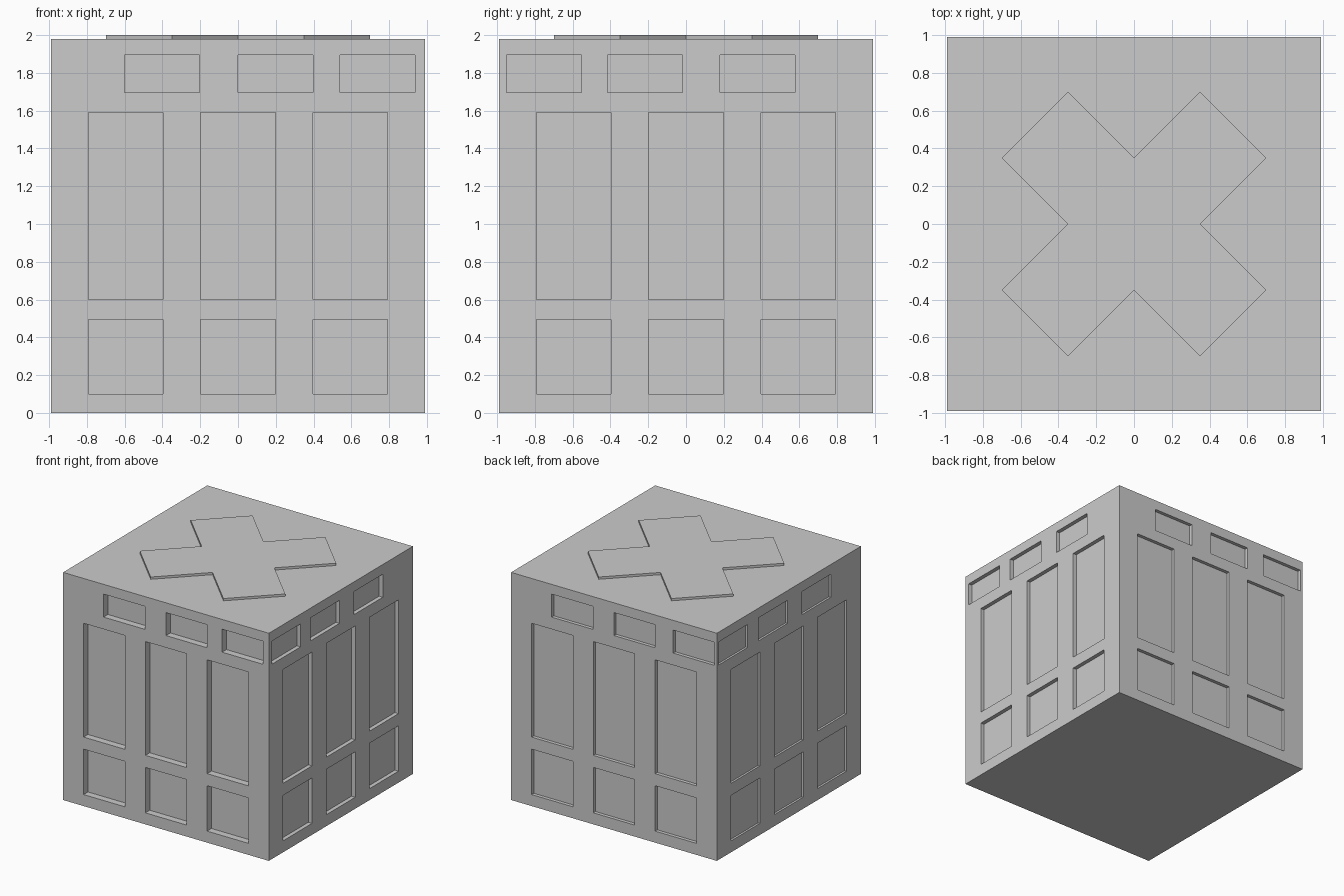
import bpy, bmesh
from math import pi
from mathutils import Matrix, Vector

if "Cube" in bpy.data.objects:
    bpy.data.objects.remove(bpy.data.objects["Cube"])

H = 0.99          # half width of the crate
TOP = 1.98        # height of the crate body


def make_object(name, bm):
    bmesh.ops.recalc_face_normals(bm, faces=bm.faces)
    mesh = bpy.data.meshes.new(name)
    bm.to_mesh(mesh)
    bm.free()
    ob = bpy.data.objects.new(name, mesh)
    bpy.context.collection.objects.link(ob)
    return ob


def add_box(bm, lo, hi, turn=Matrix()):
    lo, hi = Vector(lo), Vector(hi)
    m = turn @ Matrix.Translation((lo + hi) / 2) @ Matrix.Diagonal((*(hi - lo), 1))
    bmesh.ops.create_cube(bm, size=1, matrix=m)


# Crate body
bm = bmesh.new()
add_box(bm, (-H, -H, 0), (H, H, TOP))
body = make_object("crate_body", bm)

# Recessed panels: turn, depth, left edges of the upper row, for each side
sides = [
    (0, 0.06, (-0.60, 0.0, 0.54)),            # front
    (pi / 2, 0.035, (-0.95, -0.415, 0.18)),   # right
    (pi, 0.03, (-0.60, 0.0, 0.57)),           # back
    (-pi / 2, 0.018, (-0.965, -0.415, 0.18)),  # left
]
W = 0.396
bm = bmesh.new()
for angle, depth, upper in sides:
    turn = Matrix.Rotation(angle, 4, 'Z')
    rows = [((-0.792, -0.198, 0.396), 0.10, 0.495),
            ((-0.792, -0.198, 0.396), 0.60, 1.59),
            (upper, 1.695, 1.895)]
    for lefts, z0, z1 in rows:
        for u in lefts:
            add_box(bm, (u, -H - 0.1, z0), (u + W, -H + depth, z1), turn)
cutter = make_object("panel_cutter", bm)
cutter.hide_render = True

mod = body.modifiers.new("panels", 'BOOLEAN')
mod.operation = 'DIFFERENCE'
mod.solver = 'EXACT'
mod.object = cutter
bpy.context.view_layer.objects.active = body
bpy.ops.object.modifier_apply(modifier=mod.name)
bpy.data.objects.remove(cutter)

# Raised diagonal cross on the lid
a, b = 0.2475, 0.7425
quarter = [Vector((a, a, 0)), Vector((a, b, 0)), Vector((-a, b, 0))]
bm = bmesh.new()
verts = []
for i in range(4):
    r = Matrix.Rotation(pi / 4 + i * pi / 2, 4, 'Z')
    verts += [bm.verts.new(r @ p + Vector((0, 0, TOP))) for p in quarter]
face = bm.faces.new(verts)
ext = bmesh.ops.extrude_face_region(bm, geom=[face], use_keep_orig=True)
bmesh.ops.translate(bm, vec=(0, 0, 0.02),
                    verts=[g for g in ext["geom"] if isinstance(g, bmesh.types.BMVert)])
make_object("lid_cross", bm)
